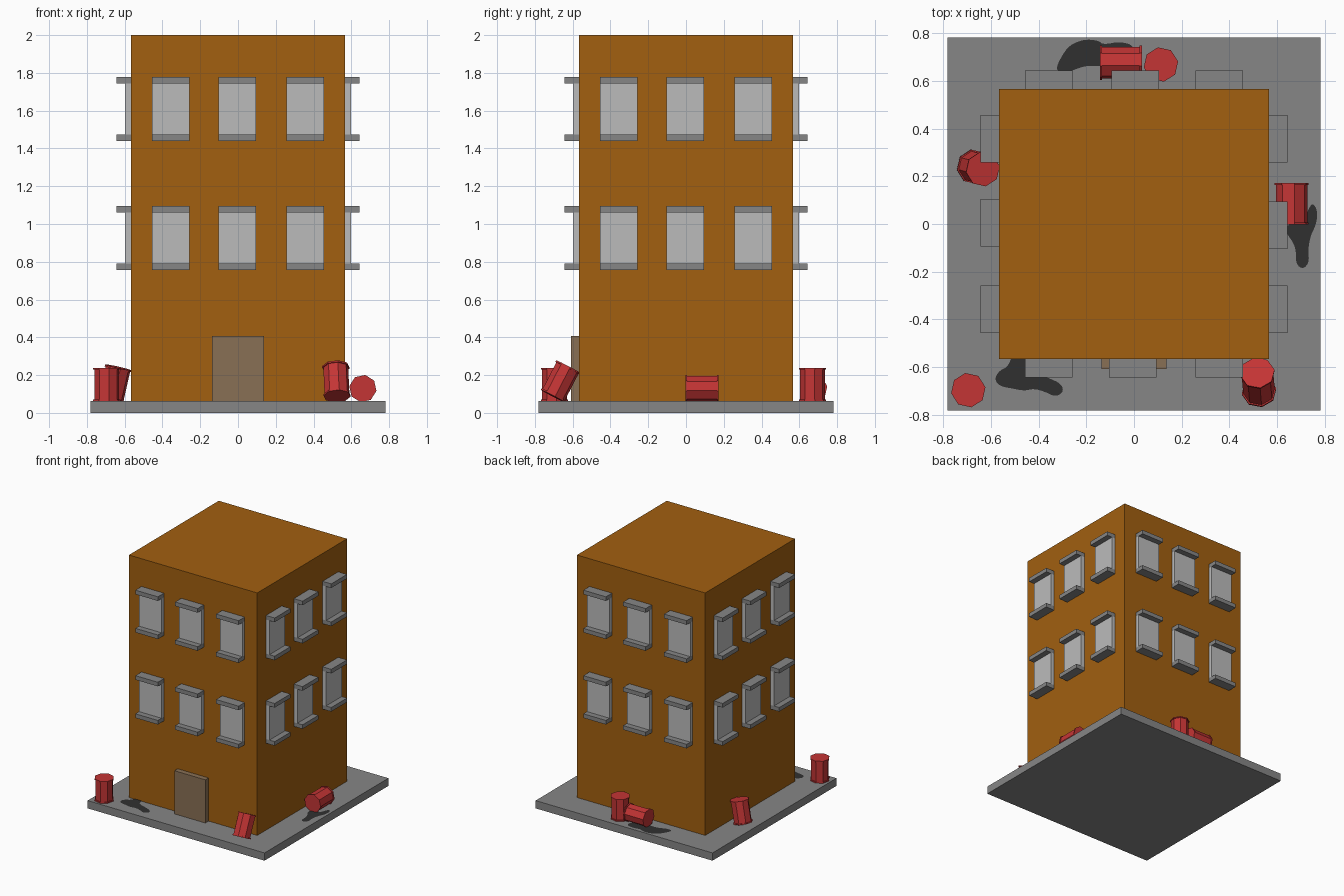
import bpy, bmesh
from math import pi, cos, sin, radians
from mathutils import Matrix, Vector

if "Cube" in bpy.data.objects:
    bpy.data.objects.remove(bpy.data.objects["Cube"])


def material(name, r, g, b):
    m = bpy.data.materials.new(name)
    m.diffuse_color = (r, g, b, 1)
    m.use_nodes = True
    m.node_tree.nodes["Principled BSDF"].inputs["Base Color"].default_value = m.diffuse_color
    return m


brick = material("brick_orange", 0.36, 0.115, 0.005)
wood = material("door_brown", 0.25, 0.16, 0.09)
concrete = material("concrete_grey", 0.24, 0.24, 0.24)
glass = material("window_grey", 0.5, 0.5, 0.5)
red = material("barrel_red", 0.55, 0.035, 0.035)
oil = material("oil_dark", 0.03, 0.03, 0.03)


def add(name, mesh, matrix=Matrix()):
    ob = bpy.data.objects.new(name, mesh)
    ob.matrix_world = matrix
    bpy.context.collection.objects.link(ob)
    return ob


def to_mesh(name, bm, mat):
    bmesh.ops.recalc_face_normals(bm, faces=bm.faces)
    me = bpy.data.meshes.new(name)
    bm.to_mesh(me)
    bm.free()
    me.materials.append(mat)
    return me


def box_mesh(name, lo, hi, mat):
    lo, hi = Vector(lo), Vector(hi)
    bm = bmesh.new()
    size = Matrix.Diagonal((*(hi - lo), 1))
    bmesh.ops.create_cube(bm, size=1, matrix=Matrix.Translation((lo + hi) / 2) @ size)
    return to_mesh(name, bm, mat)


# Pavement, building block and door
GROUND = 0.062
W = 0.567
add("pavement", box_mesh("pavement", (-0.782, -0.782, 0), (0.782, 0.782, GROUND), concrete))
add("building", box_mesh("building", (-W, -W, GROUND), (W, W, 2), brick))
add("door", box_mesh("door", (-0.137, -0.608, GROUND), (0.137, -W, 0.407), wood))

# Windows: pane with a ledge above and below, on all four walls and two floors
pane = box_mesh("window_pane", (-0.0995, -0.598, 0.033), (0.0995, -W, 0.305), glass)
ledge = box_mesh("window_ledge", (-0.0995, -0.644, 0), (0.0995, -W, 0.033), concrete)
for wall in range(4):
    turn = Matrix.Rotation(wall * pi / 2, 4, "Z")
    for z in (0.757, 1.44):
        for x in (-0.357, -0.005, 0.357):
            add("window_pane", pane, turn @ Matrix.Translation((x, 0, z)))
            add("window_sill", ledge, turn @ Matrix.Translation((x, 0, z)))
            add("window_lintel", ledge, turn @ Matrix.Translation((x, 0, z + 0.305)))


# Eight-sided barrel with a rim at each end
def barrel_mesh():
    h, r, rim = 0.088, 0.067, 0.073
    profile = [(rim, -h), (rim, -h + 0.009), (r, -h + 0.009),
               (r, h - 0.009), (rim, h - 0.009), (rim, h)]
    bm = bmesh.new()
    rings = []
    for rad, z in profile:
        angles = [radians(10) + i * pi / 4 for i in range(8)]
        rings.append([bm.verts.new((rad * cos(a), rad * sin(a), z)) for a in angles])
    for a, b in zip(rings, rings[1:]):
        for i in range(8):
            j = (i + 1) % 8
            bm.faces.new((a[i], a[j], b[j], b[i]))
    bm.faces.new(rings[0][::-1])
    bm.faces.new(rings[-1])
    return to_mesh("barrel", bm, red)


barrel = barrel_mesh()
barrels = [
    ("barrel_standing_front", (-0.695, -0.697, 0.150), (0, 0, 1)),
    ("barrel_standing_back", (0.113, 0.669, 0.150), (0, 0, 1)),
    ("barrel_leaning_front", (0.521, -0.664, 0.167), (-0.04, 0.46, 0.89)),
    ("barrel_leaning_left", (-0.653, 0.235, 0.155), (0.22, -0.06, 0.97)),
    ("barrel_lying_right", (0.661, 0.085, 0.129), (0, 1, 0)),
    ("barrel_lying_back", (-0.055, 0.676, 0.129), (1, 0, 0)),
]
for name, pos, axis in barrels:
    rot = Vector((0, 0, 1)).rotation_difference(Vector(axis)).to_matrix().to_4x4()
    add(name, barrel, Matrix.Translation(pos) @ rot)


# Oil spills: rough outlines rounded by corner cutting
def spill(name, pts):
    pts = [Vector(p) for p in pts]
    for _ in range(2):
        pts = [p.lerp(q, t) for p, q in zip(pts, pts[1:] + pts[:1]) for t in (0.25, 0.75)]
    bm = bmesh.new()
    face = bm.faces.new([bm.verts.new((p.x, p.y, GROUND + 0.003)) for p in pts])
    face.normal_update()
    if face.normal.z < 0:
        face.normal_flip()
    me = bpy.data.meshes.new(name)
    bm.to_mesh(me)
    bm.free()
    me.materials.append(oil)
    add(name, me)


spill("oil_spill_front", [
    (-.51, -.55), (-.45, -.55), (-.45, -.61), (-.41, -.63), (-.36, -.645), (-.305, -.67),
    (-.295, -.705), (-.33, -.725), (-.37, -.705), (-.42, -.69), (-.46, -.70), (-.51, -.69),
    (-.565, -.68), (-.585, -.65), (-.565, -.615), (-.53, -.60)])
spill("oil_spill_right", [
    (.64, 0), (.715, .01), (.73, .06), (.75, .09), (.77, .055), (.765, 0), (.74, -.05),
    (.73, -.11), (.735, -.16), (.71, -.19), (.68, -.17), (.68, -.12), (.67, -.08), (.64, -.04)])
spill("oil_spill_back", [
    (-.325, .66), (-.30, .71), (-.27, .75), (-.21, .775), (-.15, .77), (-.13, .752), (-.06, .765),
    (0, .75), (0, .69), (-.14, .66), (-.19, .665), (-.23, .655), (-.28, .635), (-.32, .64)])
